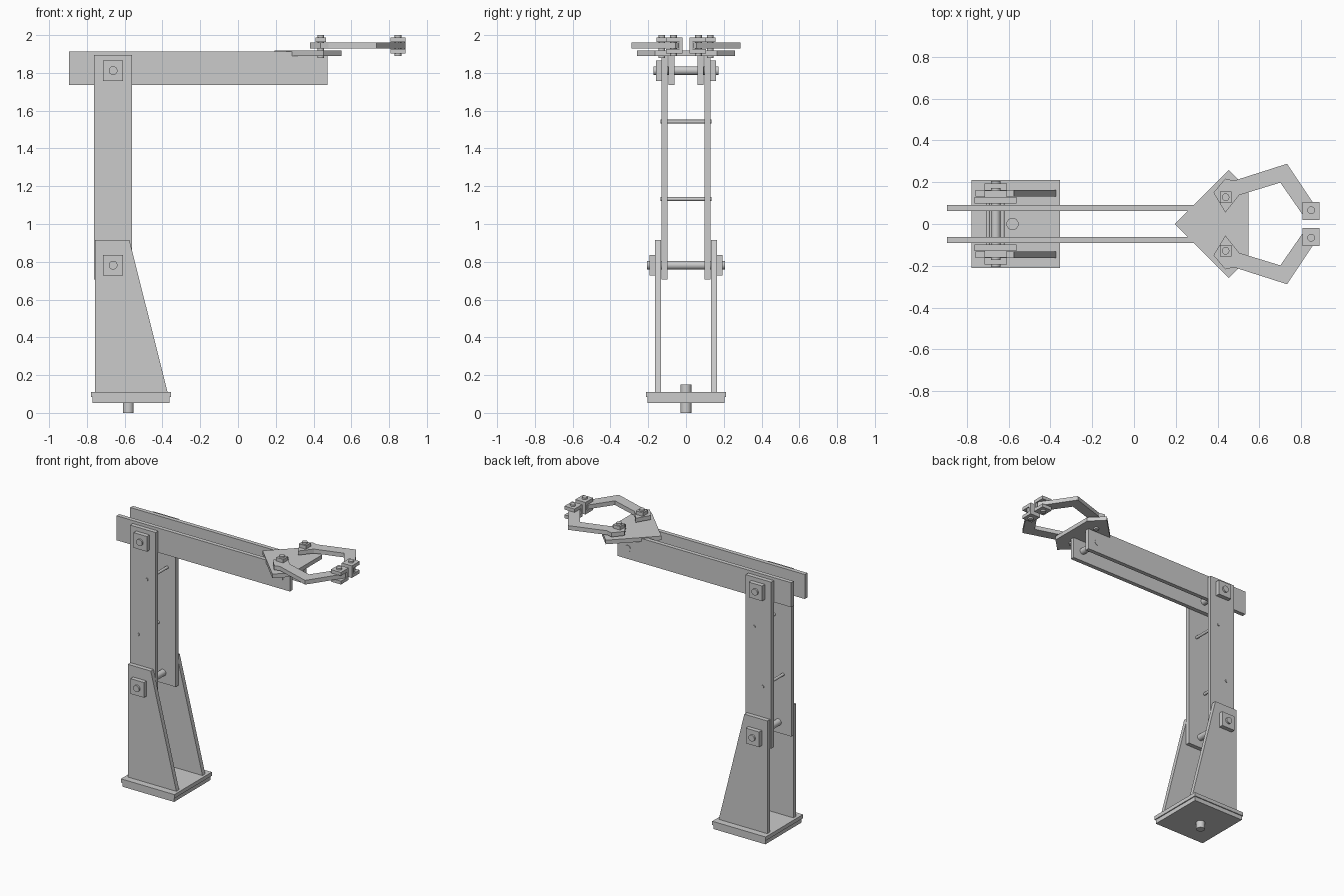
import bpy, bmesh
from mathutils import Matrix, Vector

if "Cube" in bpy.data.objects:
    bpy.data.objects.remove(bpy.data.objects["Cube"])


def finish(name, bm):
    bmesh.ops.recalc_face_normals(bm, faces=bm.faces)
    me = bpy.data.meshes.new(name)
    bm.to_mesh(me)
    bm.free()
    ob = bpy.data.objects.new(name, me)
    bpy.context.collection.objects.link(ob)
    return ob


def mirror_y(ob):
    m = ob.modifiers.new("mirror", 'MIRROR')
    m.use_axis = (False, True, False)
    return ob


def box(name, x, y, z):
    bm = bmesh.new()
    bmesh.ops.create_cube(bm, size=1)
    for v in bm.verts:
        v.co = Vector([(r[0] + r[1]) / 2 + c * (r[1] - r[0])
                       for r, c in zip((x, y, z), v.co)])
    return finish(name, bm)


def plate(name, pts, lo, hi, axis='Z'):
    """Extrude a profile: XY profile along Z, or XZ profile along Y."""
    bm = bmesh.new()
    to3 = (lambda p, h: (p[0], p[1], h)) if axis == 'Z' else (lambda p, h: (p[0], h, p[1]))
    f = bm.faces.new([bm.verts.new(to3(p, lo)) for p in pts])
    new = bmesh.ops.extrude_face_region(bm, geom=[f])['geom']
    d = Vector(to3((0, 0), hi - lo))
    bmesh.ops.translate(bm, vec=d, verts=[g for g in new if isinstance(g, bmesh.types.BMVert)])
    return finish(name, bm)


def pin(name, r, centre, length, axis='Z'):
    bm = bmesh.new()
    rot = Matrix.Rotation(1.5707963, 4, 'X') if axis == 'Y' else Matrix()
    bmesh.ops.create_cone(bm, cap_ends=True, segments=32, radius1=r, radius2=r,
                          depth=length, matrix=Matrix.Translation(centre) @ rot)
    ob = finish(name, bm)
    bpy.context.view_layer.objects.active = ob
    ob.select_set(True)
    bpy.ops.object.shade_smooth_by_angle()
    ob.select_set(False)
    return ob


# Base with swivel pin
box("base_top", (-0.777, -0.355), (-0.211, 0.211), (0.083, 0.11))
box("base_bottom", (-0.77, -0.362), (-0.204, 0.204), (0.053, 0.083))
pin("swivel_pin", 0.029, (-0.581, 0, 0.075), 0.15)

# Tapered lower legs, upper column plates, boom beams
mirror_y(plate("lower_leg", [(-0.757, 0.11), (-0.373, 0.11), (-0.575, 0.915), (-0.757, 0.915)],
               0.132, 0.163, 'Y'))
mirror_y(box("column", (-0.763, -0.562), (0.099, 0.129), (0.705, 1.895)))
mirror_y(box("boom", (-0.895, 0.475), (0.062, 0.092), (1.737, 1.912)))

# Pivot pins with square washers
for label, z, y in (("elbow", 1.812, 0.129), ("knee", 0.782, 0.163)):
    mirror_y(box(label + "_washer", (-0.714, -0.608), (y, y + 0.031), (z - 0.054, z + 0.054)))
    pin(label + "_pin", 0.023, (-0.661, 0, z), 2 * (y + 0.043), 'Y')

# Spacer rods
pin("wrist_pin", 0.023, (0.396, 0, 1.812), 0.19, 'Y')
pin("upper_rod", 0.01, (-0.629, 0, 1.542), 0.27, 'Y')
pin("lower_rod", 0.01, (-0.698, 0, 1.132), 0.27, 'Y')

# Gripper palm
plate("palm", [(0.194, 0), (0.453, -0.259), (0.547, -0.165), (0.547, 0.165), (0.453, 0.259)],
      1.89, 1.919)

# Gripper fingers
mirror_y(plate("finger", [(0.38, 0.15), (0.437, 0.055), (0.503, 0.138), (0.70, 0.198),
                          (0.806, 0.045), (0.835, 0.036), (0.868, 0.036), (0.887, 0.055),
                          (0.732, 0.288), (0.478, 0.207), (0.437, 0.217)], 1.93, 1.96))

# Finger pivots
mirror_y(box("finger_washer", (0.411, 0.466), (0.1, 0.156), (1.963, 1.988)))
mirror_y(pin("finger_pin", 0.018, (0.438, 0.128, 1.939), 0.122))

# Clevis pads at the finger tips, open outwards
mirror_y(plate("pad_lower", [(0.807, 0.018), (0.887, 0.018), (0.887, 0.105), (0.807, 0.105)],
               1.902, 1.926))
mirror_y(plate("pad_upper", [(0.807, 0.018), (0.887, 0.018), (0.887, 0.105), (0.807, 0.105)],
               1.964, 1.988))
mirror_y(box("pad_face", (0.807, 0.887), (0.018, 0.034), (1.902, 1.988)))
mirror_y(pin("pad_pin", 0.018, (0.847, 0.066, 1.945), 0.11))
